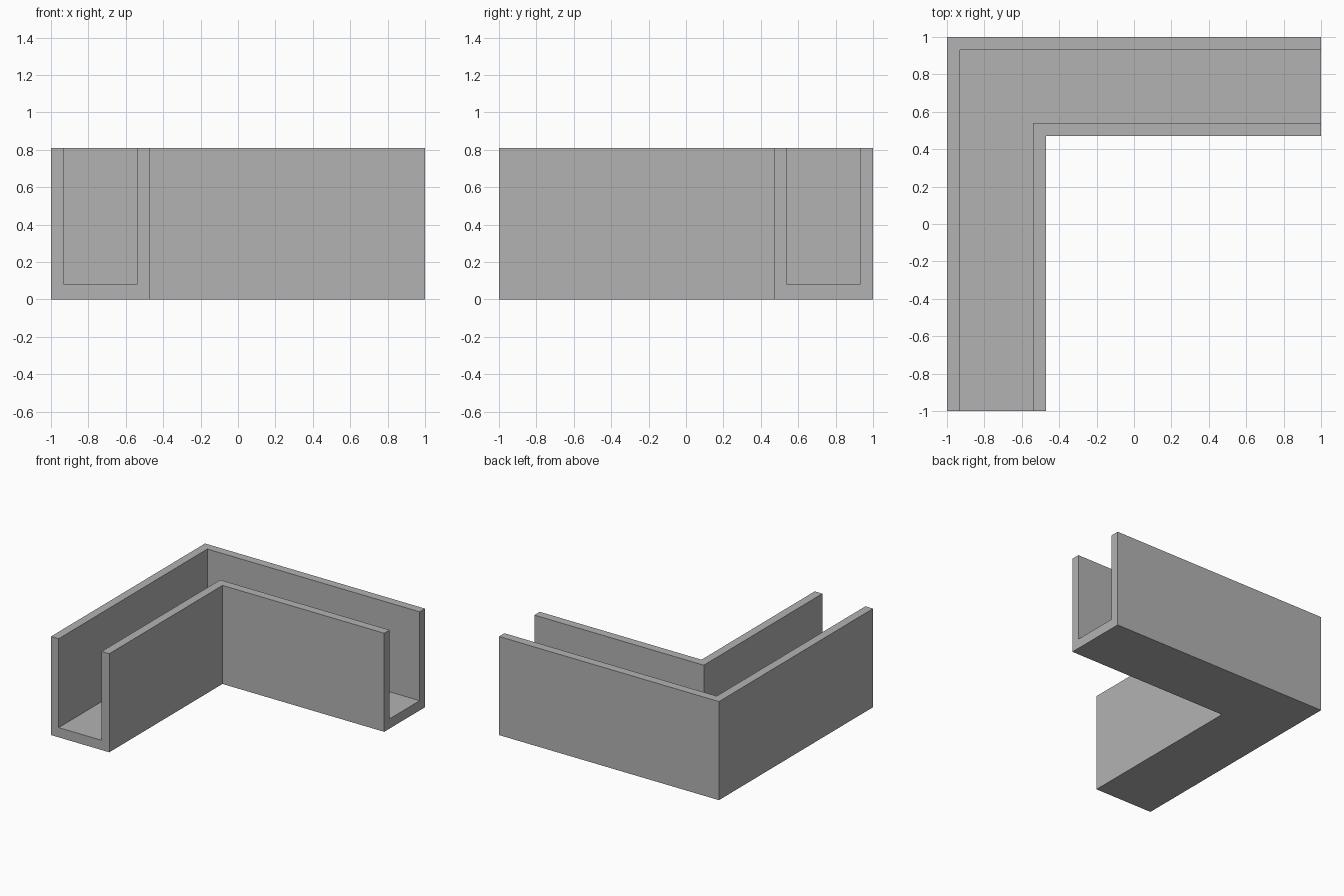
import bpy
import bmesh

cube = bpy.data.objects.get("Cube")
if cube:
    bpy.data.objects.remove(cube, do_unlink=True)

# Plain grey material
grey = bpy.data.materials.new("plain grey")
grey.use_nodes = True
colour = (0.45, 0.45, 0.45, 1)
grey.diffuse_color = colour
grey.node_tree.nodes["Principled BSDF"].inputs["Base Color"].default_value = colour

# U-shaped cross-section: distance in from the outer wall, height
WIDTH, WALL, FLOOR, HEIGHT = 0.53, 0.07, 0.08, 0.81
profile = [
    (0, 0), (WIDTH, 0), (WIDTH, HEIGHT), (WIDTH - WALL, HEIGHT),
    (WIDTH - WALL, FLOOR), (WALL, FLOOR), (WALL, HEIGHT), (0, HEIGHT),
]

# Sweep the section along the L, mitred at the corner
bm = bmesh.new()
front_end = [bm.verts.new((d - 1, -1, z)) for d, z in profile]
corner = [bm.verts.new((d - 1, 1 - d, z)) for d, z in profile]
side_end = [bm.verts.new((1, 1 - d, z)) for d, z in profile]

for a, b in ((front_end, corner), (corner, side_end)):
    for i in range(len(profile)):
        j = (i + 1) % len(profile)
        bm.faces.new((a[i], a[j], b[j], b[i]))

# U-shaped end faces
bm.faces.new(front_end)
bm.faces.new(side_end)
bmesh.ops.recalc_face_normals(bm, faces=bm.faces[:])

mesh = bpy.data.meshes.new("corner_channel")
bm.to_mesh(mesh)
bm.free()
mesh.materials.append(grey)
channel = bpy.data.objects.new("corner_channel", mesh)
bpy.context.collection.objects.link(channel)
